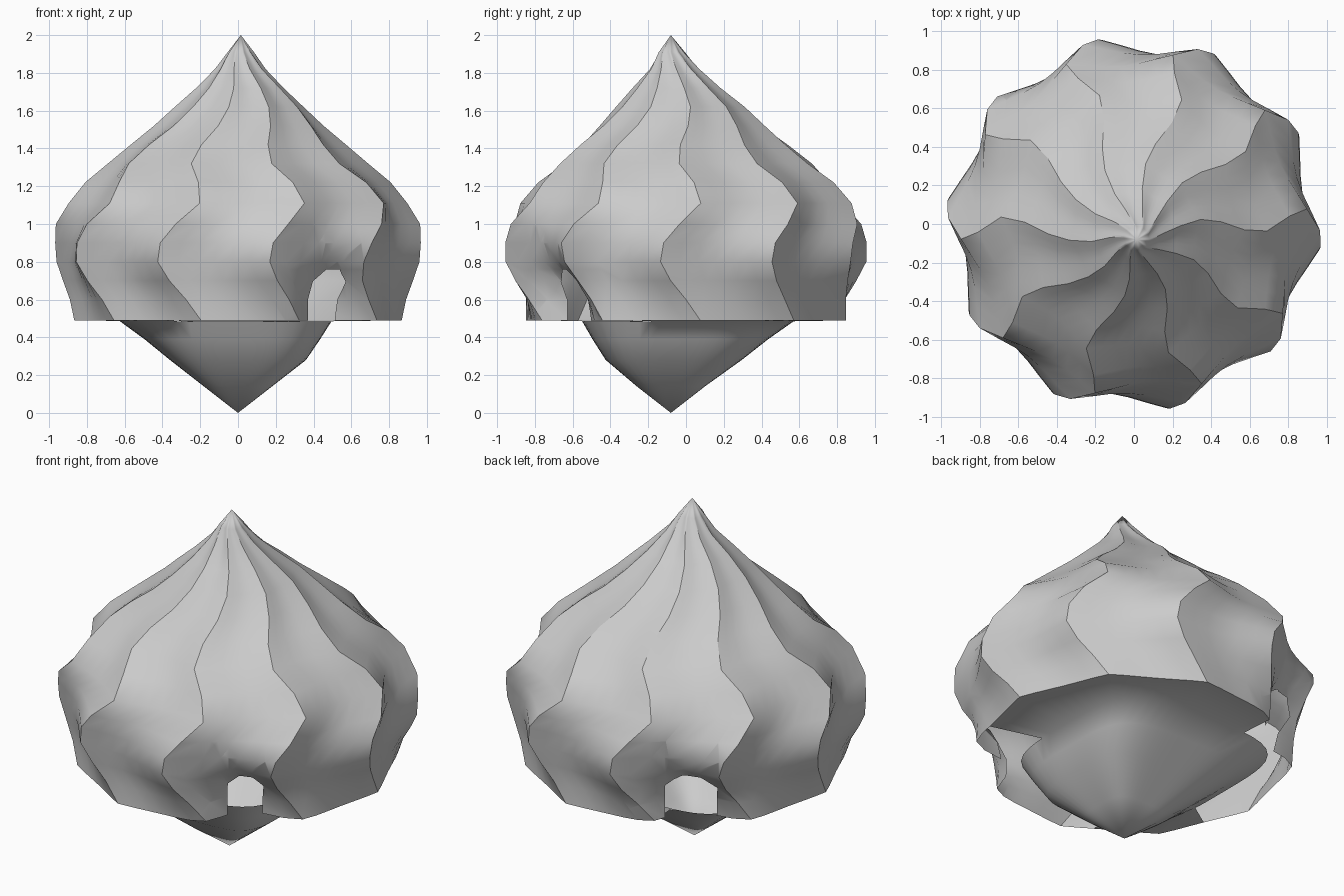
import bpy, bmesh, math
from mathutils import Vector

if "Cube" in bpy.data.objects:
    bpy.data.objects.remove(bpy.data.objects["Cube"])

LOBES, SUB = 10, 6
# z, ridge radius, scallop depth, ridge swing (degrees), axis shift in y
ROWS = [
    (0.49, 0.87, 0.050, 5, 0), (0.60, 0.89, 0.060, 0, 0), (0.70, 0.93, 0.075, -5, 0),
    (0.80, 0.97, 0.085, -8, 0), (0.90, 0.975, 0.09, -7, 0), (1.00, 0.965, 0.09, -2, 0),
    (1.11, 0.90, 0.09, 5, 0), (1.22, 0.81, 0.09, 3, 0), (1.32, 0.69, 0.09, -3, 0),
    (1.42, 0.57, 0.09, -2, -0.01), (1.52, 0.45, 0.09, 4, -0.02), (1.62, 0.345, 0.09, 9, -0.03),
    (1.72, 0.235, 0.10, 10, -0.05), (1.82, 0.135, 0.12, 4, -0.06), (1.91, 0.07, 0.12, -8, -0.075),
]
DOORS = [(-52, 0.095), (127, 0.14)]      # direction, half width
APEX = (0.015, -0.08, 2.0)


def angle_gap(a, b):
    return (a - b + 180) % 360 - 180


def bump(deg, centre, width):
    return math.exp(-(angle_gap(deg, centre) / width) ** 2)


def dent(deg, z):
    """Inward pull of the wall around each doorway."""
    fade = max(0.0, min(1.0, (0.92 - z) / 0.3))
    return sum(0.16 * fade * bump(deg, d, 13) for d, _ in DOORS)


def shell_point(row, i):
    z, r, scallop, swing, cy = row
    deg = 360 * i / (LOBES * SUB) + swing
    t = (i % SUB) / SUB
    rad = r * (1 - scallop * math.sin(math.pi * t)) - dent(deg, z)
    a = math.radians(deg)
    return (rad * math.cos(a) - cy * 0.2, rad * math.sin(a) + cy, z)


def bowl_point(z, half, cx, cy, i):
    """Rounded-square section of the bowl."""
    a = math.radians(360 * i / (LOBES * SUB) + 5)
    c, s = math.cos(a), math.sin(a)
    rad = half / (abs(c) ** 4 + abs(s) ** 4) ** 0.25
    return (rad * c + cx, rad * s + cy, z)


def finish(bm, name):
    for f in bm.faces:
        f.smooth = True
    me = bpy.data.meshes.new(name)
    bm.to_mesh(me)
    bm.free()
    ob = bpy.data.objects.new(name, me)
    bpy.context.collection.objects.link(ob)
    return ob


# Swirled, fluted dome
bm = bmesh.new()
n = LOBES * SUB
grid = [[bm.verts.new(shell_point(row, i)) for i in range(n)] for row in ROWS]
apex = bm.verts.new(APEX)
for lo, hi in zip(grid, grid[1:]):
    for i in range(n):
        j = (i + 1) % n
        bm.faces.new((lo[i], lo[j], hi[j], hi[i]))
for i in range(n):
    bm.faces.new((grid[-1][i], grid[-1][(i + 1) % n], apex))
# sharp ridges
for lo, hi in zip(grid, grid[1:]):
    for i in range(0, n, SUB):
        bm.edges.get((lo[i], hi[i])).smooth = False

# Arched doorways sliced out of the dome
for deg, w in DOORS:
    a = math.radians(deg)
    out = Vector((math.cos(a), math.sin(a), 0))
    side = Vector((-math.sin(a), math.cos(a), 0))
    top = Vector((0, 0, 0.76))
    planes = [(side * w, side), (-side * w, -side), (top, Vector((0, 0, 1)))]
    for s in (1, -1):
        planes.append((top + side * s * w * 0.35, (side * s * 0.8 + Vector((0, 0, w * 8))).normalized()))

    def near(p):
        return p.dot(out) > 0.3 and abs(p.dot(side)) < 0.3 and p.z < 0.95

    for co, no in planes:
        faces = [f for f in bm.faces if near(f.calc_center_median())]
        geom = faces + list({e for f in faces for e in f.edges}) + list({v for f in faces for v in f.verts})
        bmesh.ops.bisect_plane(bm, geom=geom, dist=1e-4, plane_co=co, plane_no=no)
    hole = [f for f in bm.faces if near(f.calc_center_median())
            and all((f.calc_center_median() - co).dot(no) < 0 for co, no in planes)]
    bmesh.ops.delete(bm, geom=hole, context='FACES')
finish(bm, "fluted_dome")

# Pointed base bowl, joined to the dome rim at the back right and front left
bm = bmesh.new()
SECTIONS = ((0.14, 0.18, 0, -0.08), (0.28, 0.36, 0, -0.065), (0.39, 0.465, -0.03, -0.03), (0.485, 0.56, -0.065, 0.01))
rings = [[bm.verts.new(bowl_point(*sec, i)) for i in range(n)] for sec in SECTIONS]
rings.append([bm.verts.new(shell_point(ROWS[0], i)) for i in range(n)])
tip = bm.verts.new((0, -0.08, 0))
for i in range(n):
    j = (i + 1) % n
    bm.faces.new((tip, rings[0][j], rings[0][i]))
    mid = 360 * (i + 0.5) / n + 5
    for k in range(4):
        if k == 3 and abs(angle_gap(mid, 46)) > 64 and abs(angle_gap(mid, 222)) > 20:
            continue
        bm.faces.new((rings[k][i], rings[k][j], rings[k + 1][j], rings[k + 1][i]))
finish(bm, "base_bowl")
